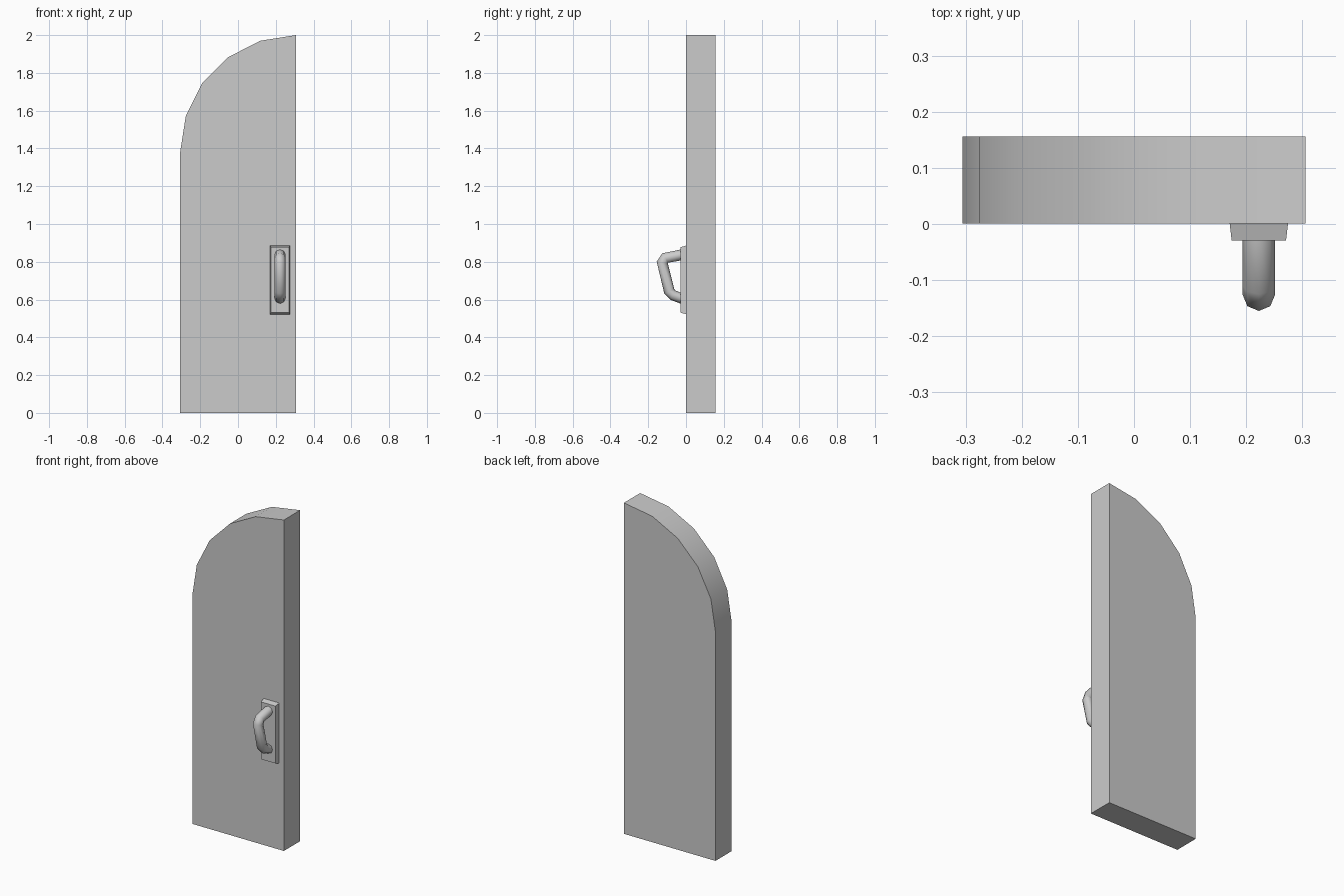
import bpy, bmesh, math
from mathutils import Vector

if "Cube" in bpy.data.objects:
    bpy.data.objects.remove(bpy.data.objects["Cube"])


def make_object(name, rings, angle):
    """Skin a list of equal-sided rings, cap both ends and shade."""
    bm = bmesh.new()
    loops = [[bm.verts.new(p) for p in ring] for ring in rings]
    n = len(loops[0])
    for a, b in zip(loops, loops[1:]):
        for i in range(n):
            j = (i + 1) % n
            bm.faces.new((a[i], a[j], b[j], b[i]))
    bm.faces.new(loops[0])
    bm.faces.new(loops[-1])
    bmesh.ops.recalc_face_normals(bm, faces=bm.faces)
    mesh = bpy.data.meshes.new(name)
    bm.to_mesh(mesh)
    bm.free()
    obj = bpy.data.objects.new(name, mesh)
    bpy.context.collection.objects.link(obj)
    bpy.ops.object.select_all(action='DESELECT')
    obj.select_set(True)
    bpy.context.view_layer.objects.active = obj
    bpy.ops.object.shade_smooth_by_angle(angle=math.radians(angle))
    return obj


# Door leaf: half-arch outline with a five-segment quarter arc
W, SPRING, TOP = 0.306, 1.383, 2.0
outline = [(-W, 0), (W, 0)]
for k in range(6):
    t = math.radians(18 * k)
    outline.append((W - 2 * W * math.sin(t),
                    SPRING + (TOP - SPRING) * math.cos(t)))
make_object("door_leaf",
            [[(x, y, z) for x, z in outline] for y in (0.001, 0.156)], 30)

# Handle plate: slightly tapered slab
CX, CZ = 0.2225, 0.704


def plate_ring(y, hx, hz):
    return [(CX + sx * hx, y, CZ + sz * hz)
            for sx, sz in ((-1, -1), (1, -1), (1, 1), (-1, 1))]


make_object("handle_plate",
            [plate_ring(0.001, 0.052, 0.182), plate_ring(-0.029, 0.0485, 0.173)], 20)

# Pull handle: octagonal tube, each ring given by outer and inner (y, z) points
R = 0.029
sections = [((-0.027, 0.865), (-0.027, 0.807)),
            ((-0.125, 0.845), (-0.095, 0.795)),
            ((-0.155, 0.800), (-0.096, 0.790)),
            ((-0.115, 0.632), (-0.062, 0.655)),
            ((-0.083, 0.599), (-0.056, 0.648)),
            ((-0.027, 0.578), (-0.027, 0.636))]
rings = []
for outer, inner in sections:
    o, i = Vector((CX, *outer)), Vector((CX, *inner))
    mid, half = (o + i) / 2, (o - i) / 2
    rings.append([mid + half * math.cos(k * math.pi / 4)
                  + Vector((R * math.sin(k * math.pi / 4), 0, 0)) for k in range(8)])
make_object("pull_handle", rings, 60)
